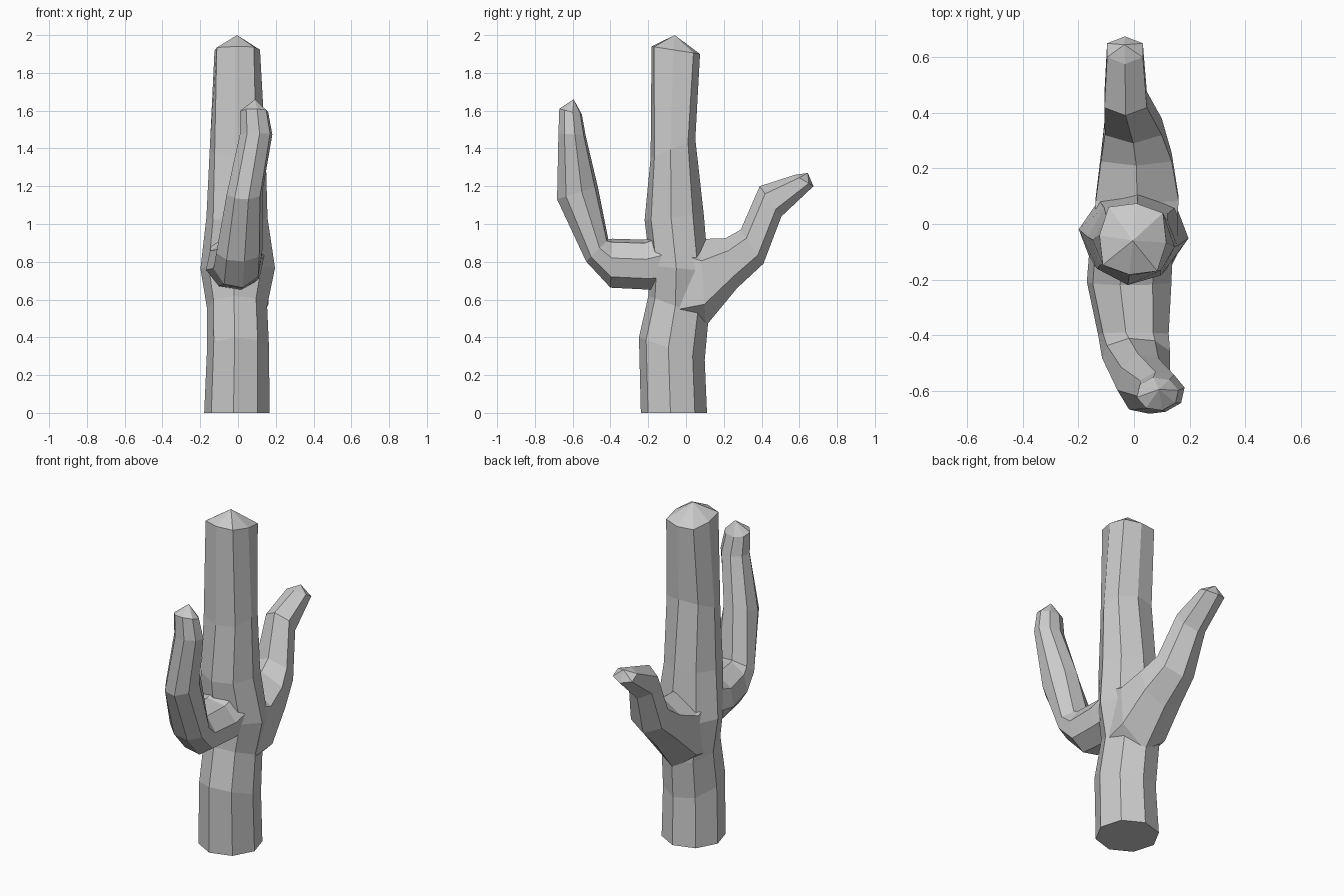
import bpy, bmesh
from math import sin, cos, pi, radians
from mathutils import Vector

if "Cube" in bpy.data.objects:
    bpy.data.objects.remove(bpy.data.objects["Cube"])


def limb(name, sides, phase, rings, tip, widen=1.0):
    """Closed tube; each ring = x range, two opposite (y, z) points, corner puff."""
    bm = bmesh.new()
    loops = []
    for x0, x1, ya, za, yb, zb, *puff in rings:
        c = Vector(((x0 + x1) / 2, (ya + yb) / 2, (za + zb) / 2))
        u = Vector(((x1 - x0) / 2 * widen, 0, 0))
        v = Vector((0, yb - ya, zb - za)) / 2
        loop = []
        for i in range(sides):
            a = phase + 2 * pi * i / sides
            k = puff[0] if puff and i % 2 else 1
            loop.append(bm.verts.new(c + (u * cos(a) + v * sin(a)) * k))
        loops.append(loop)
    for a, b in zip(loops, loops[1:]):
        for i in range(sides):
            j = (i + 1) % sides
            bm.faces.new((a[i], a[j], b[j], b[i]))
    bm.faces.new(loops[0])
    peak = bm.verts.new(tip)
    for i in range(sides):
        bm.faces.new((loops[-1][i], loops[-1][(i + 1) % sides], peak))
    bmesh.ops.recalc_face_normals(bm, faces=bm.faces)
    mesh = bpy.data.meshes.new(name)
    bm.to_mesh(mesh)
    bm.free()
    ob = bpy.data.objects.new(name, mesh)
    bpy.context.collection.objects.link(ob)
    return ob


# Eight-sided main stem
trunk = limb("cactus_trunk", 8, radians(-6), [
    (-.18, .168, -.24, 0, .112, 0),
    (-.165, .165, -.25, .40, .10, .28),
    (-.165, .155, -.20, .62, .12, .50),
    (-.20, .197, -.19, .78, .12, .75),
    (-.168, .157, -.22, 1.02, .095, 1.05),
    (-.15, .147, -.188, 1.35, .05, 1.45, 1.06),
    (-.125, .117, -.183, 1.94, .075, 1.90, 1.15),
], (-.005, -.06, 2.0))

# Tall front arm bending upwards
front_arm = limb("front_arm", 8, radians(12), [
    (-.16, .14, -.08, .64, -.08, .98),
    (-.17, .135, -.20, .65, -.22, .92),
    (-.13, .125, -.40, .66, -.39, .925),
    (-.115, .13, -.53, .80, -.41, .92),
    (-.06, .13, -.685, 1.13, -.465, 1.20),
    (.01, .182, -.677, 1.48, -.53, 1.47),
    (.01, .16, -.672, 1.61, -.55, 1.58),
], (.09, -.595, 1.66), 1.02)

# Shorter back arm leaning outwards
back_arm = limb("back_arm", 6, radians(30), [
    (-.15, .155, -.02, .40, -.07, 1.0),
    (-.145, .168, .105, .46, .075, .92),
    (-.125, .142, .27, .66, .21, .925),
    (-.11, .105, .41, .79, .29, .97),
    (-.11, .05, .505, 1.04, .39, 1.20),
    (-.10, .035, .675, 1.20, .575, 1.26),
], (-.035, .645, 1.27), 1.1)

# Fuse the arms into the stem
bpy.context.view_layer.objects.active = trunk
for arm in (front_arm, back_arm):
    mod = trunk.modifiers.new("fuse", "BOOLEAN")
    mod.operation = "UNION"
    mod.solver = "EXACT"
    mod.object = arm
    bpy.ops.object.modifier_apply(modifier=mod.name)
    bpy.data.objects.remove(arm)
trunk.name = "cactus"
